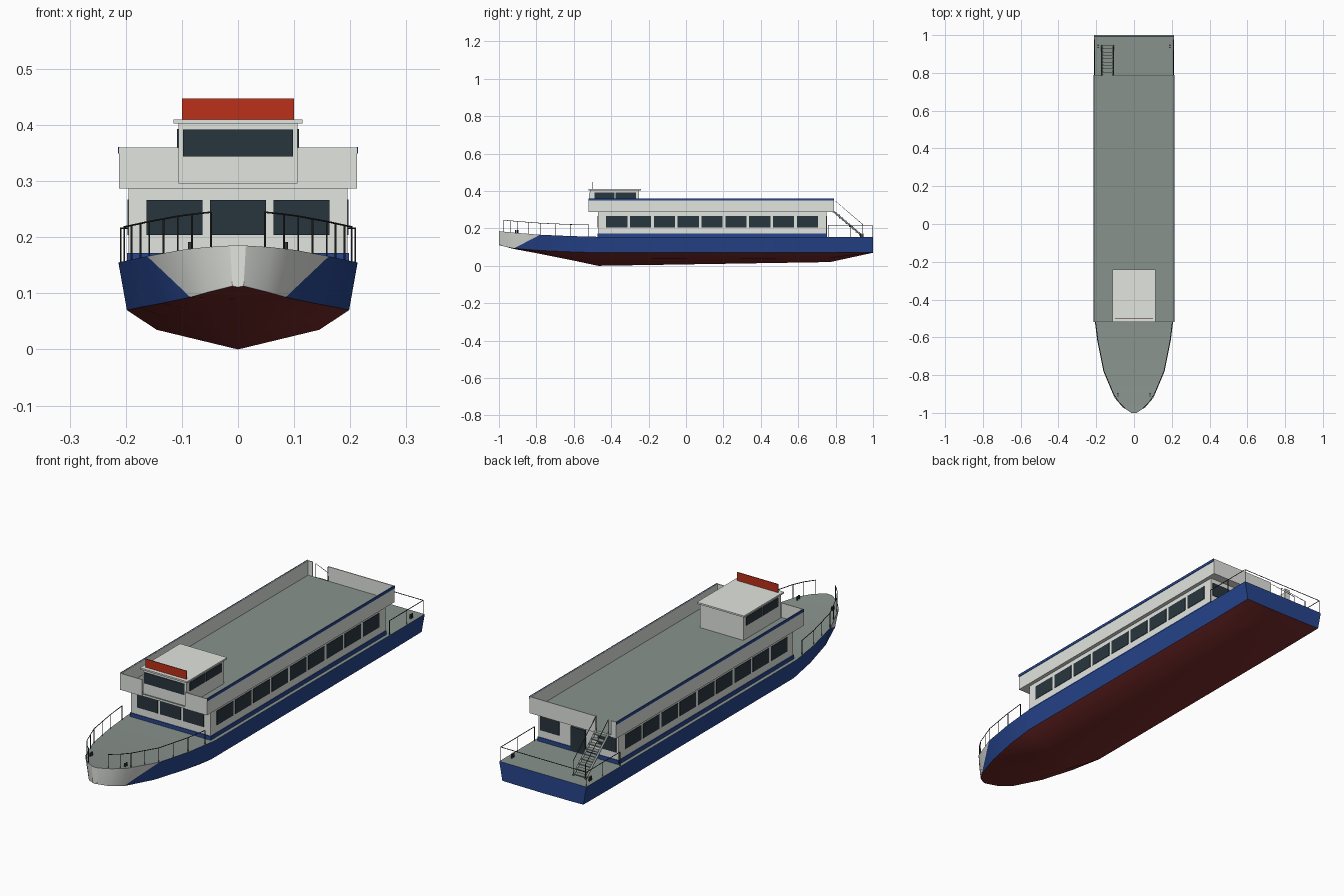
import bpy, bmesh, math
from mathutils import Vector

cube = bpy.data.objects.get("Cube")
if cube:
    bpy.data.objects.remove(cube, do_unlink=True)


def material(name, r, g, b):
    m = bpy.data.materials.new(name)
    m.use_nodes = True
    m.diffuse_color = (r, g, b, 1)
    bsdf = m.node_tree.nodes["Principled BSDF"]
    bsdf.inputs["Base Color"].default_value = (r, g, b, 1)
    bsdf.inputs["Roughness"].default_value = 0.6
    return m


WHITE = material("white_paint", .76, .78, .74)
BLUE = material("blue_paint", .02, .06, .27)
RED = material("bottom_red", .2, .025, .025)
DECK = material("deck_grey", .25, .29, .27)
GLASS = material("dark_glass", .022, .036, .048)
SIGN = material("sign_red", .5, .03, .01)
METAL = material("dark_metal", .035, .04, .035)


def finish(name, bm, *mats):
    mesh = bpy.data.meshes.new(name)
    bmesh.ops.recalc_face_normals(bm, faces=bm.faces[:])
    bm.to_mesh(mesh)
    bm.free()
    for m in mats:
        mesh.materials.append(m)
    ob = bpy.data.objects.new(name, mesh)
    bpy.context.collection.objects.link(ob)
    return ob


def box(name, xs, ys, zs, mat, top=None):
    """Box from ranges; an optional second material covers the top."""
    bm = bmesh.new()
    bmesh.ops.create_cube(bm, size=1)
    for v in bm.verts:
        v.co = [r[0] + (c + .5) * (r[1] - r[0]) for c, r in zip(v.co, (xs, ys, zs))]
    if top:
        bm.normal_update()
        for f in bm.faces:
            f.material_index = int(f.normal.z > .5)
    return finish(name, bm, mat, *([top] if top else []))


def rod(name, paths, radius=.0016, mat=METAL):
    """Thin tubes along a set of paths, as one object."""
    cu = bpy.data.curves.new(name, 'CURVE')
    cu.dimensions = '3D'
    cu.bevel_depth = radius
    cu.bevel_resolution = 1
    cu.use_fill_caps = True
    for path in paths:
        sp = cu.splines.new('POLY')
        sp.points.add(len(path) - 1)
        for p, co in zip(sp.points, path):
            p.co = (*co, 1)
    cu.materials.append(mat)
    ob = bpy.data.objects.new(name, cu)
    bpy.context.collection.objects.link(ob)


def railing(name, feet, height, posts=None):
    up = Vector((0, 0, height))
    feet = [Vector(f) for f in feet]
    rod(name, [[f + up for f in feet]] + [[f, f + up] for f in (posts or feet)])


# Hull stations: y, then half-width and height of deck edge, chine and bilge, then keel height
STATIONS = [
    (-1, .014, .185, .01, .113, .006, .112, .111),
    (-.97, .06, .182, .05, .103, .03, .103, .103),
    (-.92, .103, .177, .085, .093, .05, .091, .09),
    (-.78, .162, .166, .137, .082, .09, .073, .064),
    (-.62, .194, .159, .175, .075, .122, .054, .032),
    (-.47, .213, .155, .198, .07, .145, .035, 0),
    (.77, .213, .154, .198, .07, .145, .042, .02),
    (1, .213, .154, .198, .072, .145, .071, .07),
]


def build_hull():
    bm = bmesh.new()
    rings = []
    for y, dw, dz, cw, cz, bw, bz, kz in STATIONS:
        half = [(dw, dz), (cw, cz), (bw, bz)]
        sec = half + [(0, kz)] + [(-x, z) for x, z in reversed(half)]
        rings.append([bm.verts.new((x, y, z)) for x, z in sec])

    def face(verts, index):
        bm.faces.new(verts).material_index = index

    for a, b in zip(rings, rings[1:]):
        face([a[0], a[6], b[6], b[0]], 3)
        for d, c in ((0, 1), (6, 5)):      # topsides, with a slanted white bow edge
            face([a[d], b[d], a[c]], 0 if a[c].co.y < -.9 else 1)
            face([a[c], b[d], b[c]], 0 if b[c].co.y < -.9 else 1)
        for k in range(1, 5):              # bottom
            face([a[k], a[k + 1], b[k + 1], b[k]], 2)
    face(rings[0], 0)
    face(rings[-1], 1)
    ob = finish("hull", bm, WHITE, BLUE, RED, DECK)
    bpy.ops.object.select_all(action='DESELECT')
    ob.select_set(True)
    bpy.context.view_layer.objects.active = ob
    bpy.ops.object.shade_smooth_by_angle(angle=math.radians(28))


build_hull()

# Passenger cabin
box("cabin", (-.195, .195), (-.47, .75), (.15, .288), WHITE)
box("cabin_base_stripe", (-.198, .198), (-.473, .753), (.15, .172), BLUE)
for side in (-1, 1):
    tag = "left" if side > 0 else "right"
    for i in range(9):
        y = -.427 + i * .1275
        box(f"cabin_window_{tag}_{i + 1}", (side * .194, side * .197), (y, y + .113), (.204, .267), GLASS)
for i in (-1, 0, 1):
    x = i * .113
    box(f"front_window_{i + 2}", (x - .05, x + .05), (-.473, -.469), (.204, .266), GLASS)
for x in (-.14, .14):
    box("aft_window", (x - .046, x + .046), (.749, .753), (.204, .266), GLASS)
box("aft_door", (-.035, .035), (.749, .755), (.158, .262), GLASS)

# Upper deck with its bulwarks
box("upper_deck", (-.211, .211), (-.518, .788), (.287, .296), WHITE, DECK)
for side in (-1, 1):
    tag = "left" if side > 0 else "right"
    box(f"bulwark_{tag}", (side * .208, side * .212), (-.52, .79), (.287, .36), WHITE)
    box(f"bulwark_stripe_{tag}", (side * .211, side * .214), (-.52, .79), (.349, .361), BLUE)
    box(f"front_bulwark_{tag}", (side * .105, side * .21), (-.52, -.516), (.287, .36), WHITE)
box("aft_bulwark", (-.11, .21), (.786, .79), (.287, .36), WHITE)
box("aft_bulwark_end", (-.21, -.187), (.786, .79), (.287, .36), WHITE)

# Wheelhouse
box("wheelhouse", (-.106, .106), (-.512, -.25), (.29, .404), WHITE)
box("wheelhouse_roof", (-.115, .115), (-.52, -.24), (.403, .41), WHITE)
box("wheelhouse_front_window", (-.098, .098), (-.515, -.511), (.344, .392), GLASS)
for side in (-1, 1):
    for y0, y1 in ((-.49, -.382), (-.376, -.268)):
        box("wheelhouse_side_window", (side * .105, side * .109), (y0, y1), (.355, .393), GLASS)
box("roof_sign", (-.1, .1), (-.503, -.5), (.41, .447), SIGN)

# Stairs from the aft deck to the upper deck
top, foot = Vector((-.14, .785, .294)), Vector((-.14, .945, .157))
for i in range(9):
    p = top.lerp(foot, (i + .5) / 9)
    box(f"stair_step_{i + 1}", (-.168, -.112), (p.y - .011, p.y + .011), (p.z - .002, p.z + .002), DECK)
stringers, rails = [], []
for dx in (-.03, .03):
    shift, lift = Vector((dx, 0, 0)), Vector((0, 0, .064))
    stringers.append([top + shift, foot + shift])
    rails.append([top + shift, top + shift + lift, foot + shift + lift, foot + shift])
rod("stair_stringers", stringers, .005, DECK)
rod("stair_rails", rails)


# Bow railings follow the deck edge, open at the stem
def deck_edge(y):
    for a, b in zip(STATIONS, STATIONS[1:]):
        if a[0] <= y <= b[0]:
            t = (y - a[0]) / (b[0] - a[0])
            return a[1] + t * (b[1] - a[1]) - .004, a[2] + t * (b[2] - a[2])


for side in (-1, 1):
    feet = []
    for y in (-.975, -.94, -.9, -.84, -.78, -.7, -.62, -.52):
        w, z = deck_edge(y)
        feet.append((side * w, y, z))
    railing("bow_rail", feet, .062)

# Stern railing and mooring bollards
railing("stern_rail", [(-.209, .76, .154), (-.209, .88, .154), (-.209, .995, .154), (.209, .995, .154),
                       (.209, .88, .154), (.209, .76, .154)], .062)
for side in (-1, 1):
    for x, y, z in ((.085, -.905, .173), (.19, .94, .154)):
        rod("bollard", [[(side * x, y + d, z), (side * x, y + d, z + .018)] for d in (-.006, .006)], .004)
